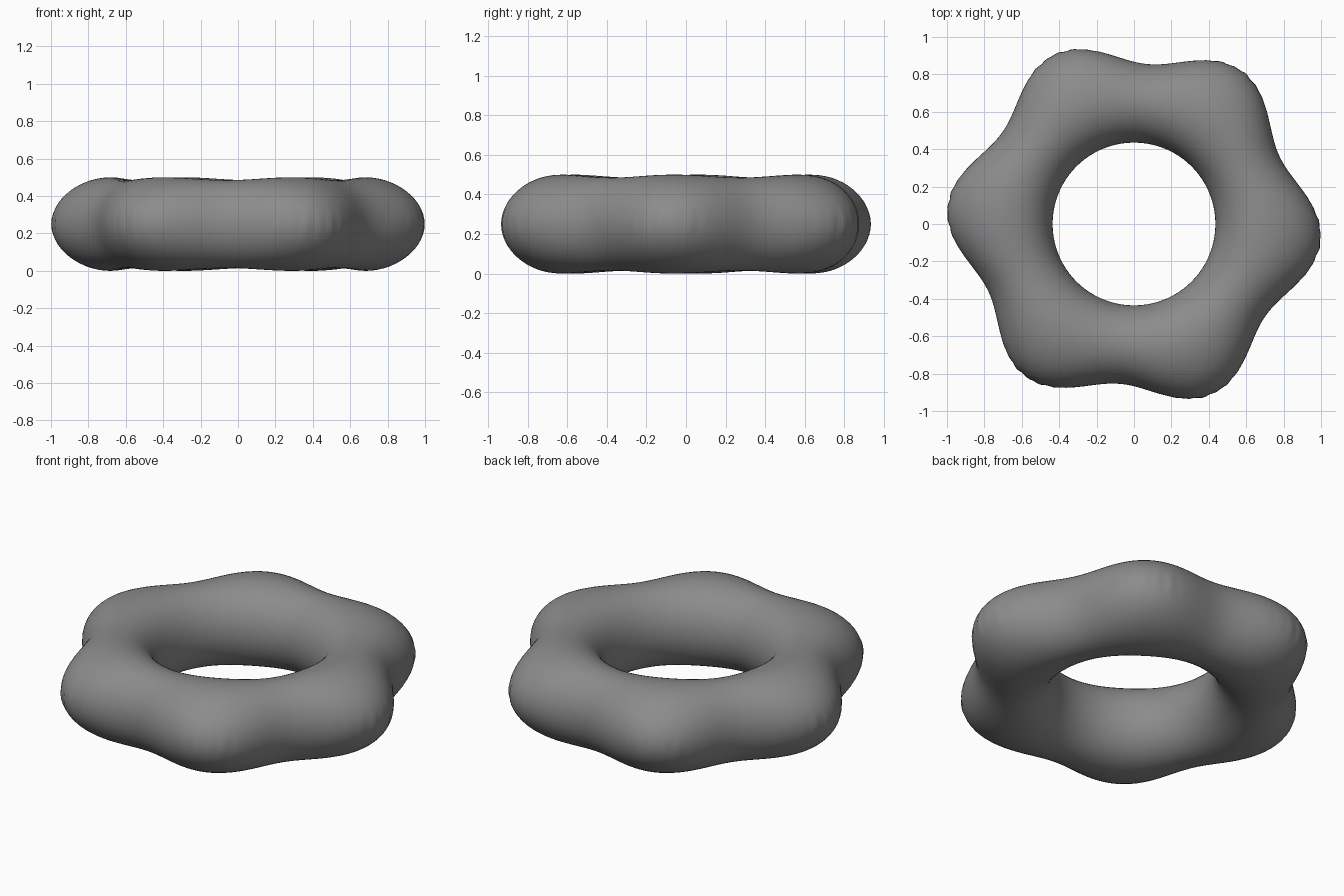
import bpy, bmesh
from math import sin, cos, pi, radians

if "Cube" in bpy.data.objects:
    bpy.data.objects.remove(bpy.data.objects["Cube"])

SEG, RING = 288, 56      # steps around the ring, steps around the section
LOBE_AT = radians(-5)    # direction of the first of six lobes
HOLE = 0.435             # round inner hole


def section_point(a, t):
    """Point on the lobed ring: a runs around the ring, t around the section."""
    wave = cos(6 * (a - LOBE_AT))
    outer = 0.929 + 0.071 * wave
    half_h = 0.2425 + 0.0075 * wave
    mid, half_w = (outer + HOLE) / 2, (outer - HOLE) / 2
    r = mid + half_w * cos(t)
    # lobes taper slightly towards the tip
    r += 0.008 * (1 + wave) * (cos(2 * t) - 1)
    # faint wrinkles along the outer rim of each lobe
    rim = max(cos(t), 0) ** 30 * max(wave, 0)
    r += 0.003 * rim * (sin(83 * a) + 0.5 * sin(47 * a + 1))
    return r * cos(a), r * sin(a), 0.25 + half_h * sin(t)


# Lobed ring, skinned as a closed grid
bm = bmesh.new()
rows = [[bm.verts.new(section_point(2 * pi * i / SEG, 2 * pi * j / RING))
         for j in range(RING)] for i in range(SEG)]
for i in range(SEG):
    a, b = rows[i], rows[(i + 1) % SEG]
    for j in range(RING):
        k = (j + 1) % RING
        bm.faces.new((a[j], b[j], b[k], a[k])).smooth = True
bmesh.ops.recalc_face_normals(bm, faces=bm.faces)
mesh = bpy.data.meshes.new("lobed_ring")
bm.to_mesh(mesh)
bm.free()

# Dark grey surface
mat = bpy.data.materials.new("dark_grey")
mat.diffuse_color = (0.26, 0.26, 0.26, 1)
mat.use_nodes = True
mat.node_tree.nodes["Principled BSDF"].inputs["Base Color"].default_value = mat.diffuse_color
mesh.materials.append(mat)
bpy.context.collection.objects.link(bpy.data.objects.new("lobed_ring", mesh))
